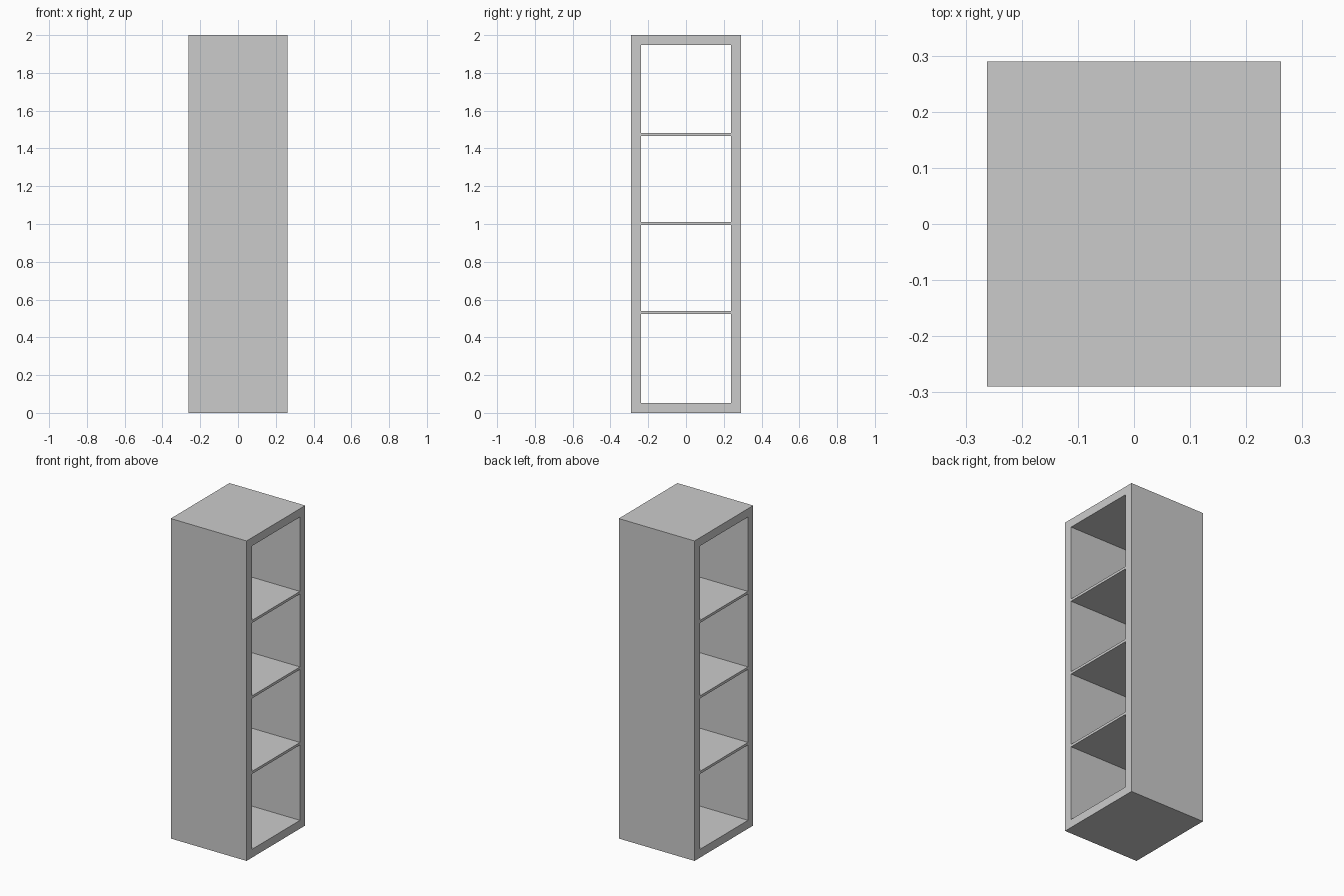
import bpy

if "Cube" in bpy.data.objects:
    bpy.data.objects.remove(bpy.data.objects["Cube"])

WIDTH, DEPTH, HEIGHT = 0.524, 0.58, 2.0   # x, y, z
WALL, SHELF = 0.052, 0.016


def extrude_x(name, loops, faces):
    """Prism along x from (y, z) loops joined by quads."""
    n = len(loops)
    verts = [(x, y, z) for x in (-WIDTH / 2, WIDTH / 2) for y, z in loops]
    mesh = bpy.data.meshes.new(name)
    mesh.from_pydata(verts, [], faces(n))
    mesh.update()
    obj = bpy.data.objects.new(name, mesh)
    bpy.context.collection.objects.link(obj)
    return obj


def rect(y, z0, z1):
    return [(-y, z0), (y, z0), (y, z1), (-y, z1)]


def ring_faces(n):
    # outer points 0-3, inner points 4-7, repeated at +x with offset n
    out = []
    for i in range(4):
        j = (i + 1) % 4
        out += [(i, i + 4, j + 4, j),
                (i + n, j + n, j + 4 + n, i + 4 + n),
                (i, j, j + n, i + n),
                (i + 4, i + 4 + n, j + 4 + n, j + 4)]
    return out


def box_faces(n):
    sides = [(i, (i + 1) % n, (i + 1) % n + n, i + n) for i in range(n)]
    return [tuple(reversed(range(n))), tuple(range(n, 2 * n))] + sides


# Outer frame, open through both x sides
inner_y = DEPTH / 2 - WALL
extrude_x("outer_frame",
          rect(DEPTH / 2, 0, HEIGHT) + rect(inner_y, WALL, HEIGHT - WALL),
          ring_faces)

# Three evenly spaced thin shelves
for i in range(3):
    z = 1.003 + (i - 1) * 0.472
    extrude_x(f"shelf_{i + 1}",
              rect(inner_y, z - SHELF / 2, z + SHELF / 2), box_faces)
